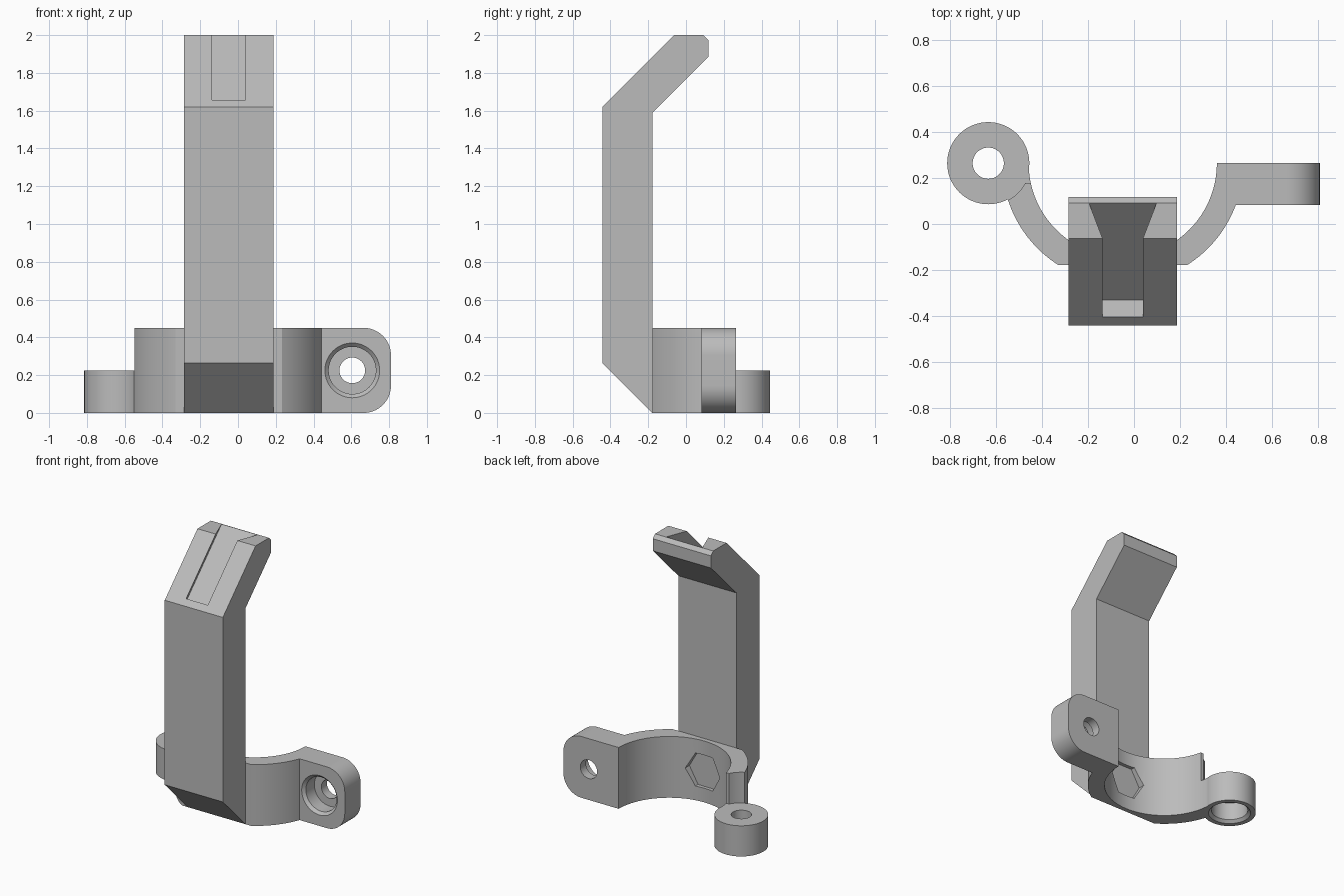
import bpy
import bmesh
from math import sin, cos, asin, radians, degrees, sqrt
from mathutils import Vector

cube = bpy.data.objects.get("Cube")
if cube:
    bpy.data.objects.remove(cube)

# Single plain grey
grey = bpy.data.materials.new("plain grey")
GREY = (0.5, 0.5, 0.5, 1.0)
grey.use_nodes = True
grey.diffuse_color = GREY
grey.node_tree.nodes["Principled BSDF"].inputs["Base Color"].default_value = GREY

X, Y, Z = Vector((1, 0, 0)), Vector((0, 1, 0)), Vector((0, 0, 1))


def loft(name, sections):
    """Solid skinned through a list of equal-length point loops."""
    bm = bmesh.new()
    loops = [[bm.verts.new(p) for p in sec] for sec in sections]
    n = len(loops[0])
    for a, b in zip(loops, loops[1:]):
        for i in range(n):
            j = (i + 1) % n
            bm.faces.new((a[i], a[j], b[j], b[i]))
    bm.faces.new(loops[0])
    bm.faces.new(loops[-1])
    bmesh.ops.recalc_face_normals(bm, faces=bm.faces)
    mesh = bpy.data.meshes.new(name)
    bm.to_mesh(mesh)
    bm.free()
    mesh.materials.append(grey)
    ob = bpy.data.objects.new(name, mesh)
    bpy.context.collection.objects.link(ob)
    return ob


def prism(name, outline, u, v, w, start, end, origin=Vector()):
    """2D outline in the u/v plane, extruded along w."""
    return loft(name, [[origin + u * a + v * b + w * h for a, b in outline]
                       for h in (start, end)])


def arc(cx, cy, r, a0, a1, n):
    return [(cx + r * cos(radians(a0 + (a1 - a0) * i / n)),
             cy + r * sin(radians(a0 + (a1 - a0) * i / n))) for i in range(n + 1)]


def circle(cx, cy, r, n=64):
    return arc(cx, cy, r, 0, 360, n)[:-1]


def combine(ob, other, operation):
    """Apply a boolean and remove the helper."""
    other.hide_render = True
    mod = ob.modifiers.new("bool", 'BOOLEAN')
    mod.operation, mod.object, mod.solver = operation, other, 'EXACT'
    bpy.ops.object.select_all(action='DESELECT')
    bpy.context.view_layer.objects.active = ob
    ob.select_set(True)
    bpy.ops.object.modifier_apply(modifier=mod.name)
    bpy.data.objects.remove(other)


def stepped_bore(ob, cx, cy, u, v, w, face, floor, end):
    """Chamfered counterbore with a smaller through hole."""
    s = 1 if floor > face else -1
    steps = [(face - s * 0.02, 0.165), (face + s * 0.02, 0.125), (floor, 0.125),
             (floor, 0.068), (end, 0.068)]
    combine(ob, loft("bore_cutter", [[u * a + v * b + w * h for a, b in circle(cx, cy, r)]
                                     for h, r in steps]), 'DIFFERENCE')


MID = -0.049          # centre line of arm and clamp
BACK = -0.178         # plane where arm and clamp meet
RING_Y, HEIGHT = 0.265, 0.45
R_IN, R_OUT = 0.41, 0.525

# Bent arm
arm = prism("arm", [(BACK, 0), (-0.443, 0.265), (-0.443, 1.62), (-0.063, 2.0),
                    (0.092, 2.0), (0.118, 1.974), (0.118, 1.885), (BACK, 1.589)],
            Y, Z, X, MID - 0.236, MID + 0.236)

# Dovetail slot in the sloped head
along, into = (Y + Z) / sqrt(2), (Y - Z) / sqrt(2)
dovetail = [(-0.077, -0.02), (0.077, -0.02), (0.146, 0.107), (-0.146, 0.107)]
combine(arm, prism("slot_cutter", dovetail, X, into, along, 0, 0.8,
                   Vector((MID, -0.406, 1.657))), 'DIFFERENCE')

# Half-ring clamp, flattened where it meets the arm
flat = degrees(asin((RING_Y - BACK) / R_OUT))
outline = (arc(MID, RING_Y, R_IN, -180, 0, 64)
           + arc(MID, RING_Y, R_OUT, 0, -flat, 24)
           + arc(MID, RING_Y, R_OUT, flat - 180, -180, 24))
clamp = prism("clamp", outline, X, Y, Z, 0, HEIGHT)

# Clearance above the hinge eyelet
EYE_X, EYE_H = -0.635, 0.225
combine(clamp, prism("clearance_cutter", circle(EYE_X, RING_Y, 0.183),
                     X, Y, Z, EYE_H, 1), 'DIFFERENCE')
combine(clamp, prism("tip_cutter", [(-0.9, 0.178), (-0.4, 0.178), (-0.4, 0.6), (-0.9, 0.6)],
                     X, Y, Z, EYE_H, 1), 'DIFFERENCE')

# Hinge eyelet
combine(clamp, prism("eyelet", circle(EYE_X, RING_Y, 0.179), X, Y, Z, 0, EYE_H), 'UNION')
stepped_bore(clamp, EYE_X, RING_Y, X, Y, Z, 0, 0.15, 0.5)

# Bolt lug with rounded outer corners
r = 0.145
lug = ([(0.385, HEIGHT), (0.385, 0)] + arc(0.81 - r, r, r, -90, 0, 16)
       + arc(0.81 - r, HEIGHT - r, r, 0, 90, 16))
combine(clamp, prism("lug", lug, X, Z, Y, 0.082, RING_Y), 'UNION')
stepped_bore(clamp, 0.605, HEIGHT / 2, X, Z, Y, 0.082, 0.2, 0.5)

# Hexagonal nut pocket inside the ring
combine(clamp, prism("nut_cutter", circle(MID, HEIGHT / 2, 0.14, 6),
                     X, Z, Y, -0.17, 0.1), 'DIFFERENCE')

# Shading
for ob in (arm, clamp):
    bpy.ops.object.select_all(action='DESELECT')
    bpy.context.view_layer.objects.active = ob
    ob.select_set(True)
    bpy.ops.object.shade_smooth_by_angle(angle=radians(25))
